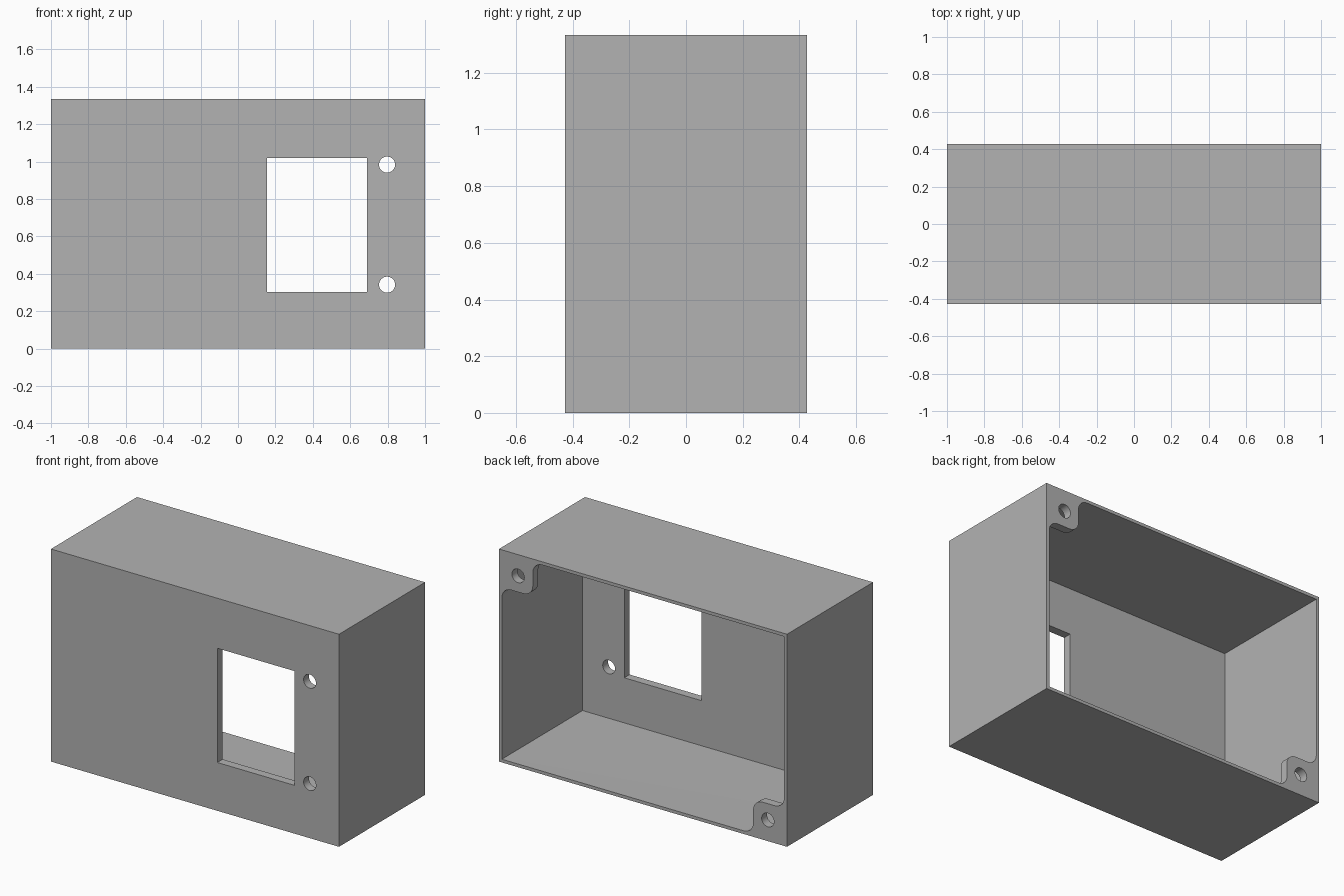
import bpy
import bmesh
from math import sin, cos, pi, radians

if "Cube" in bpy.data.objects:
    bpy.data.objects.remove(bpy.data.objects["Cube"], do_unlink=True)

# Main dimensions
HALF_X, HALF_Y, HALF_Z = 1.0, 0.4267, 0.667
WALL, PLATE = 0.02, 0.0533
IN_X, IN_Z = HALF_X - WALL, HALF_Z - WALL
TAB, FILLET, HOLE = 0.215, 0.065, 0.043
SCREW = 0.133

grey = bpy.data.materials.new("plain grey")
grey.use_nodes = True
colour = (0.448, 0.448, 0.448, 1)
grey.diffuse_color = colour
grey.node_tree.nodes["Principled BSDF"].inputs["Base Color"].default_value = colour


def prism(name, outline, y0, y1):
    """Extrude an x-z outline from y0 to y1."""
    bm = bmesh.new()
    face = bm.faces.new([bm.verts.new((x, y0, z + HALF_Z)) for x, z in outline])
    new = bmesh.ops.extrude_face_region(bm, geom=[face])["geom"]
    moved = [v for v in new if isinstance(v, bmesh.types.BMVert)]
    bmesh.ops.translate(bm, verts=moved, vec=(0, y1 - y0, 0))
    bmesh.ops.recalc_face_normals(bm, faces=bm.faces)
    mesh = bpy.data.meshes.new(name)
    bm.to_mesh(mesh)
    bm.free()
    mesh.materials.append(grey)
    obj = bpy.data.objects.new(name, mesh)
    bpy.context.collection.objects.link(obj)
    return obj


def rectangle(x0, x1, z0, z1):
    return [(x0, z0), (x1, z0), (x1, z1), (x0, z1)]


def arc(cx, cz, r, start, end, steps=8):
    angles = [radians(start + (end - start) * i / steps) for i in range(steps + 1)]
    return [(cx + r * cos(a), cz + r * sin(a)) for a in angles]


def circle(cx, cz, r):
    return arc(cx, cz, r, 0, 360, 32)[:-1]


def cut(target, outline, y0, y1):
    """Subtract a prism from the target and discard the cutter."""
    cutter = prism("cutter", outline, y0, y1)
    cutter.hide_render = True
    mod = target.modifiers.new("cut", "BOOLEAN")
    mod.operation, mod.solver, mod.object = "DIFFERENCE", "EXACT", cutter
    result = target.evaluated_get(bpy.context.evaluated_depsgraph_get())
    mesh = bpy.data.meshes.new_from_object(result)
    target.modifiers.clear()
    target.data = mesh
    bpy.data.objects.remove(cutter, do_unlink=True)


# Enclosure block with its deep cavity
box = prism("enclosure", rectangle(-HALF_X, HALF_X, -HALF_Z, HALF_Z), -HALF_Y, HALF_Y)
floor_y, tab_y = PLATE - HALF_Y, HALF_Y - PLATE
cut(box, rectangle(-IN_X, IN_X, -IN_Z, IN_Z), floor_y, tab_y)

# Rear opening that leaves rounded screw tabs in two opposite corners
far = TAB + FILLET
near = TAB - FILLET
tab = (arc(far, FILLET, FILLET, 270, 180)
       + arc(near, near, FILLET, 0, 90)
       + arc(FILLET, far, FILLET, 270, 180))
half = [(-IN_X, IN_Z)] + [(IN_X - u, IN_Z - v) for u, v in tab]
cut(box, half + [(-x, -z) for x, z in half], 0, HALF_Y + 0.1)

# Screw holes through the tabs
for s in (1, -1):
    cut(box, circle(s * (HALF_X - SCREW), s * (HALF_Z - SCREW), HOLE), 0.2, HALF_Y + 0.1)

# Front window and its two mounting holes
front = (-HALF_Y - 0.1, 0)
cut(box, rectangle(0.155, 0.69, 0.303 - HALF_Z, 1.02 - HALF_Z), *front)
for z in (0.342, 0.984):
    cut(box, circle(0.797, z - HALF_Z, HOLE), *front)

# Smooth the rounded walls, keep the corners crisp
bpy.ops.object.select_all(action="DESELECT")
box.select_set(True)
bpy.context.view_layer.objects.active = box
bpy.ops.object.shade_smooth_by_angle(angle=pi / 6)
